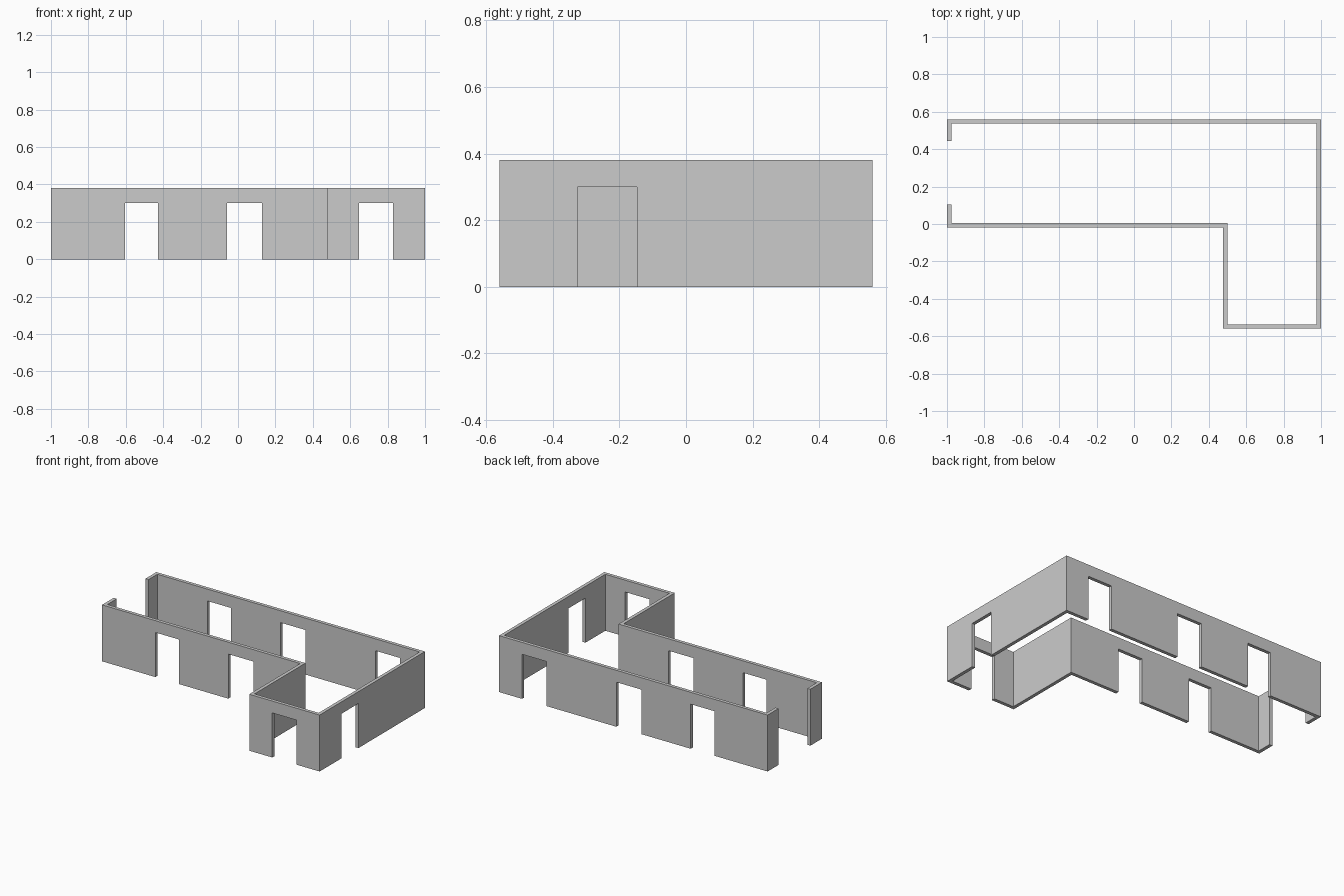
import bpy, bmesh
from mathutils import Vector

if "Cube" in bpy.data.objects:
    bpy.data.objects.remove(bpy.data.objects["Cube"])

HEIGHT, DOOR_H, T = 0.38, 0.30, 0.023

# Outer wall line, clockwise in plan, from one side of the left gap to the other
path = [Vector(p) for p in [
    (-1, 0.445), (-1, 0.56), (1, 0.56), (1, -0.56),
    (0.476, -0.56), (0.476, -0.018), (-1, -0.018), (-1, 0.105)]]


def inward(a, b):
    d = (b - a).normalized()
    return Vector((d.y, -d.x)) * T


# Inner wall line: each corner is moved in by the wall thickness
inner = []
for i, p in enumerate(path):
    off = Vector((0, 0))
    if i > 0:
        off += inward(path[i - 1], p)
    if i < len(path) - 1:
        off += inward(p, path[i + 1])
    inner.append(p + off)

# L-shaped wall shell, extruded upward
bm = bmesh.new()
low_out = [bm.verts.new((p.x, p.y, 0)) for p in path]
low_in = [bm.verts.new((p.x, p.y, 0)) for p in inner]
base = [bm.faces.new((low_out[i], low_out[i + 1], low_in[i + 1], low_in[i]))
        for i in range(len(path) - 1)]
ext = bmesh.ops.extrude_face_region(bm, geom=base, use_keep_orig=True)
top = [v for v in ext["geom"] if isinstance(v, bmesh.types.BMVert)]
bmesh.ops.translate(bm, verts=top, vec=(0, 0, HEIGHT))
bmesh.ops.recalc_face_normals(bm, faces=bm.faces)
mesh = bpy.data.meshes.new("walls")
bm.to_mesh(mesh)
bm.free()
walls = bpy.data.objects.new("walls", mesh)
bpy.context.collection.objects.link(walls)


def cut_door(x0, x1, y0, y1):
    bpy.ops.mesh.primitive_cube_add(
        size=1, location=((x0 + x1) / 2, (y0 + y1) / 2, DOOR_H / 2 - 0.1))
    cutter = bpy.context.object
    cutter.name = "door_cutter"
    cutter.scale = (x1 - x0, y1 - y0, DOOR_H + 0.2)
    cutter.hide_render = True
    bpy.context.view_layer.objects.active = walls
    mod = walls.modifiers.new("door", 'BOOLEAN')
    mod.operation, mod.solver, mod.object = 'DIFFERENCE', 'EXACT', cutter
    bpy.ops.object.modifier_apply(modifier=mod.name)
    bpy.data.objects.remove(cutter)


# Doorways lined up through front and back walls
for x0, x1 in [(-0.603, -0.427), (-0.06, 0.127), (0.647, 0.829)]:
    cut_door(x0, x1, -0.7, 0.7)

# Doorway in the right side wall
cut_door(0.9, 1.1, -0.326, -0.147)
